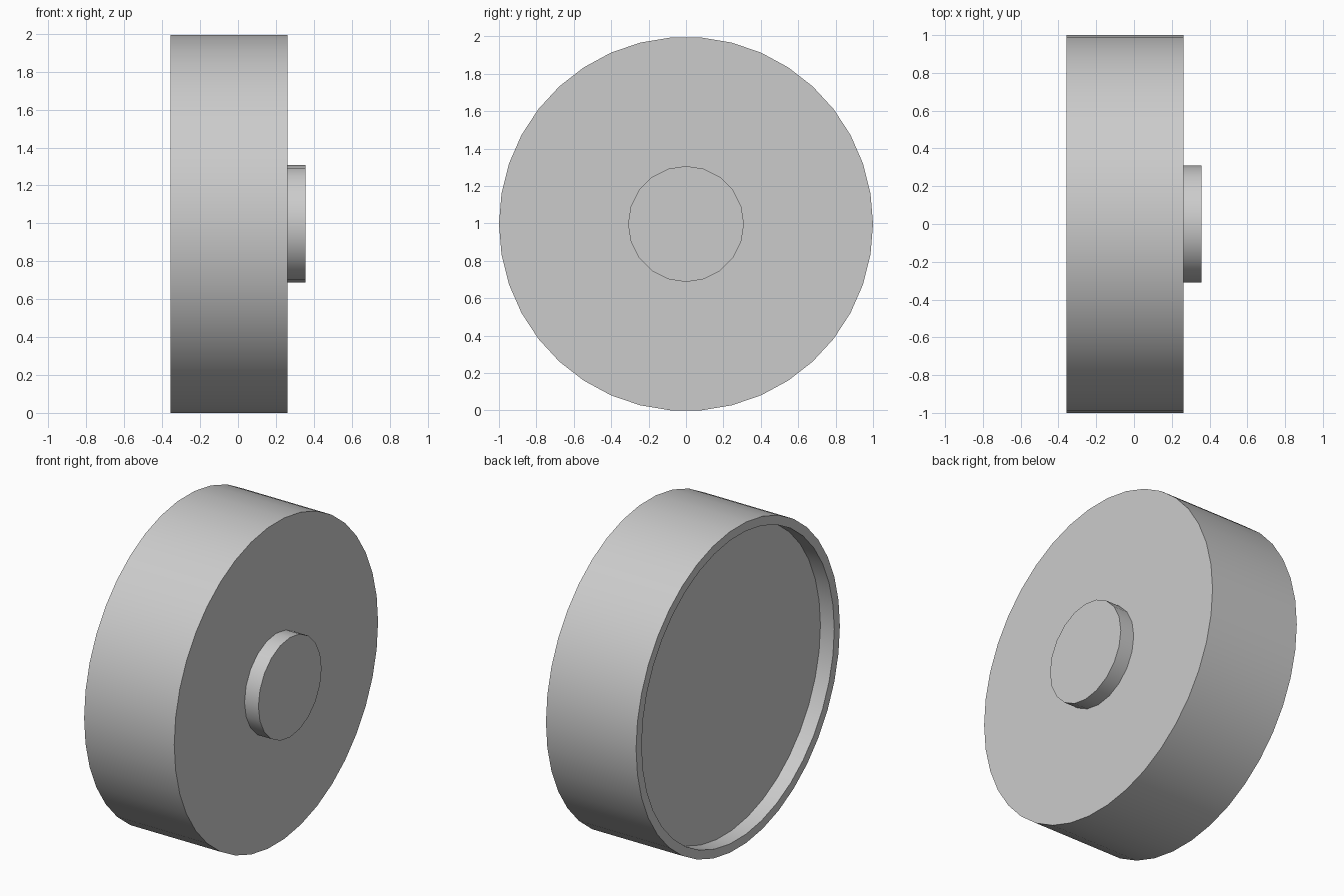
import bpy, bmesh
from math import cos, pi, radians
from mathutils import Matrix, Vector

cube = bpy.data.objects.get("Cube")
if cube:
    bpy.data.objects.remove(cube, do_unlink=True)

grey = bpy.data.materials.new("light_grey")
grey.use_nodes = True
colour = (0.6, 0.6, 0.6, 1)
grey.diffuse_color = colour
grey.node_tree.nodes["Principled BSDF"].inputs["Base Color"].default_value = colour

RIM_SIDES = 38
CENTRE_Z = cos(pi / RIM_SIDES)  # flat facet rests on the ground


def lathe(name, profile, sides):
    """Turn an (x, radius) profile about the x axis; both ends lie on the axis."""
    bm = bmesh.new()
    rings = []
    for x, radius in profile:
        turn = [Matrix.Rotation(2 * pi * i / sides, 3, 'X') for i in range(sides)]
        rings.append([bm.verts.new(t @ Vector((x, radius, 0))) for t in turn])
    for a, b in zip(rings, rings[1:]):
        for i in range(sides):
            j = (i + 1) % sides
            bm.faces.new((a[i], a[j], b[j], b[i]))
    bm.faces.new(rings[0])
    bm.faces.new(rings[-1])
    bmesh.ops.recalc_face_normals(bm, faces=bm.faces)
    mesh = bpy.data.meshes.new(name)
    bm.to_mesh(mesh)
    bm.free()
    mesh.materials.append(grey)
    obj = bpy.data.objects.new(name, mesh)
    obj.location.z = CENTRE_Z
    bpy.context.collection.objects.link(obj)
    bpy.ops.object.select_all(action='DESELECT')
    obj.select_set(True)
    bpy.context.view_layer.objects.active = obj
    bpy.ops.object.shade_smooth_by_angle(angle=radians(30))
    return obj


# Wheel drum with a shallow recess on its inner side
lathe("wheel_drum", [(-0.262, 0.945), (-0.357, 0.945), (-0.357, 1), (0.262, 1)], RIM_SIDES)

# Raised round hub on the outer side
lathe("hub", [(0.25, 0.31), (0.357, 0.31)], 20)
